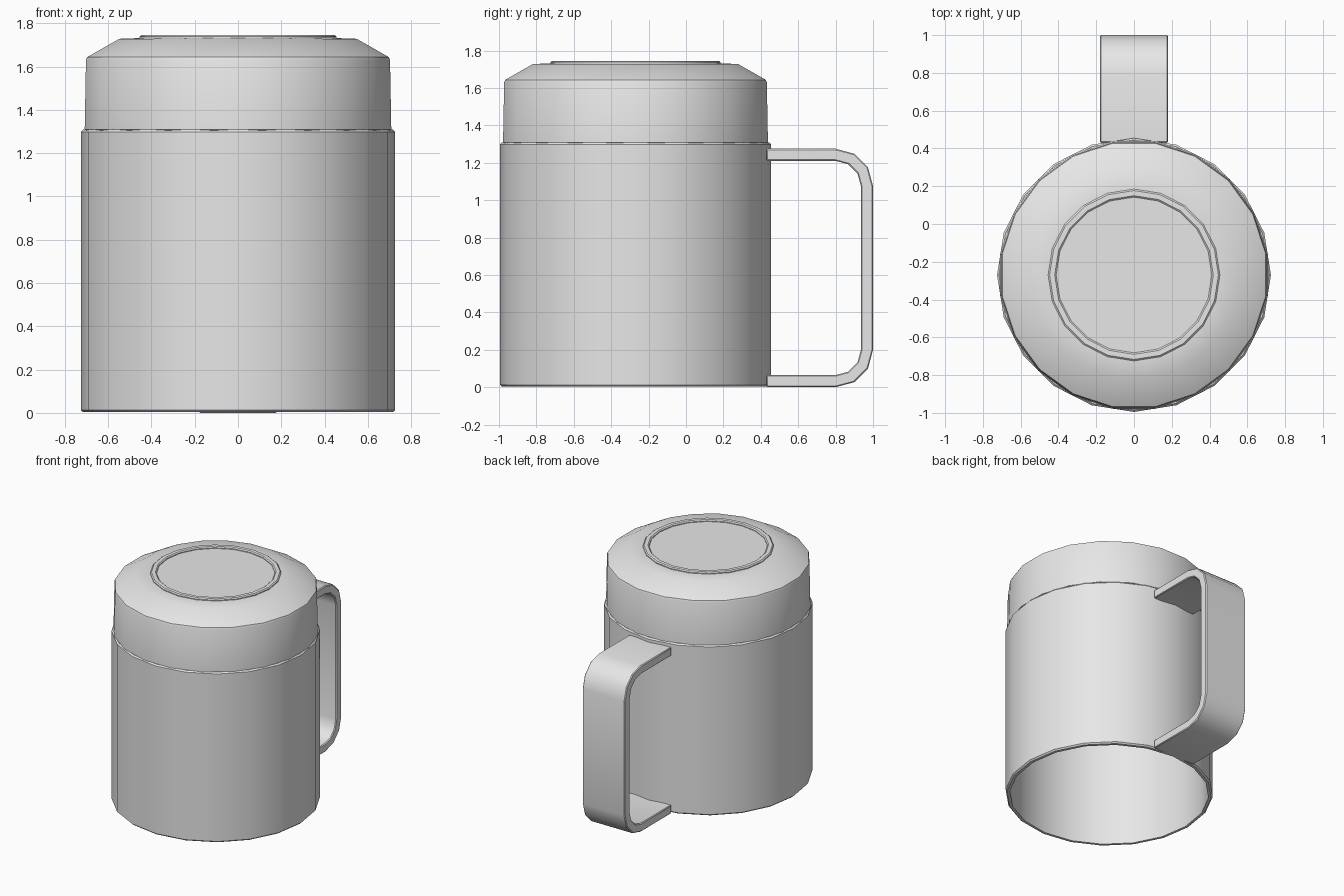
import bpy, bmesh, math

cube = bpy.data.objects.get("Cube")
if cube:
    bpy.data.objects.remove(cube, do_unlink=True)

CENTRE_Y = -0.27   # axis of the round parts
SIDES = 20

grey = bpy.data.materials.new("light grey")
grey.use_nodes = True
grey.diffuse_color = (0.8, 0.8, 0.8, 1)
grey.node_tree.nodes["Principled BSDF"].inputs["Base Color"].default_value = (0.8, 0.8, 0.8, 1)


def finish(name, bm, angle=35):
    """Turn a bmesh into a named, shaded object."""
    bmesh.ops.recalc_face_normals(bm, faces=bm.faces)
    mesh = bpy.data.meshes.new(name)
    bm.to_mesh(mesh)
    bm.free()
    mesh.materials.append(grey)
    obj = bpy.data.objects.new(name, mesh)
    bpy.context.collection.objects.link(obj)
    bpy.ops.object.select_all(action='DESELECT')
    obj.select_set(True)
    bpy.context.view_layer.objects.active = obj
    bpy.ops.object.shade_smooth_by_angle(angle=math.radians(angle))
    return obj


def lathe(name, profile, turn=0.0, closed=False, cap=False):
    """Spin a (radius, z) profile around the cup axis."""
    bm = bmesh.new()
    rings = []
    for r, z in profile:
        angles = [turn + 2 * math.pi * i / SIDES for i in range(SIDES)]
        rings.append([bm.verts.new((r * math.cos(a), CENTRE_Y + r * math.sin(a), z))
                      for a in angles])
    pairs = list(zip(rings, rings[1:]))
    if closed:
        pairs.append((rings[-1], rings[0]))
    for low, high in pairs:
        for i in range(SIDES):
            j = (i + 1) % SIDES
            bm.faces.new((low[i], low[j], high[j], high[i]))
    if cap:
        bm.faces.new(rings[-1])
    return finish(name, bm)


# Body: thin open tube with tiny bevels on both rims
lathe("body", [(0.715, 0.003), (0.725, 0.013), (0.725, 1.298), (0.715, 1.308),
               (0.695, 1.308), (0.695, 0.003)], closed=True)

# Lid: a shell with sloping shoulder, turned half a side from the body
lathe("lid", [(0.70, 1.30), (0.717, 1.308), (0.711, 1.63), (0.706, 1.643),
              (0.555, 1.728), (0.44, 1.732), (0.40, 1.732)],
      turn=math.pi / SIDES, cap=True)

# Raised ring on top of the lid
lathe("lid_ring", [(0.455, 1.725), (0.455, 1.738), (0.447, 1.745),
                   (0.42, 1.745), (0.412, 1.738), (0.412, 1.725)], closed=True)


# Handle: flat strap with rounded corners
def strap_path(inset):
    """Outline of the strap in (y, z), moved inward by inset."""
    r = 0.2 - inset
    points = [(0.43, 1.275 - inset)]
    for k in range(4):
        a = math.radians(90 - 30 * k)
        points.append((0.795 + r * math.cos(a) + 0.005, 1.075 + r * math.sin(a)))
    for k in range(4):
        a = math.radians(-30 * k)
        points.append((0.795 + r * math.cos(a) + 0.005, 0.2 + r * math.sin(a)))
    points.append((0.43, inset))
    return points


bm = bmesh.new()
outer, inner = strap_path(0.0), strap_path(0.065)
sections = []
for (oy, oz), (iy, iz) in zip(outer, inner):
    sections.append([bm.verts.new(p) for p in
                     ((-0.18, oy, oz), (0.18, oy, oz), (0.18, iy, iz), (-0.18, iy, iz))])
for a, b in zip(sections, sections[1:]):
    for i in range(4):
        j = (i + 1) % 4
        bm.faces.new((a[i], a[j], b[j], b[i]))
bm.faces.new(sections[0])
bm.faces.new(sections[-1])
handle = finish("handle", bm)
bevel = handle.modifiers.new("soft_edges", 'BEVEL')
bevel.width = 0.006
bevel.segments = 1
bevel.limit_method = 'ANGLE'
bevel.angle_limit = math.radians(60)
